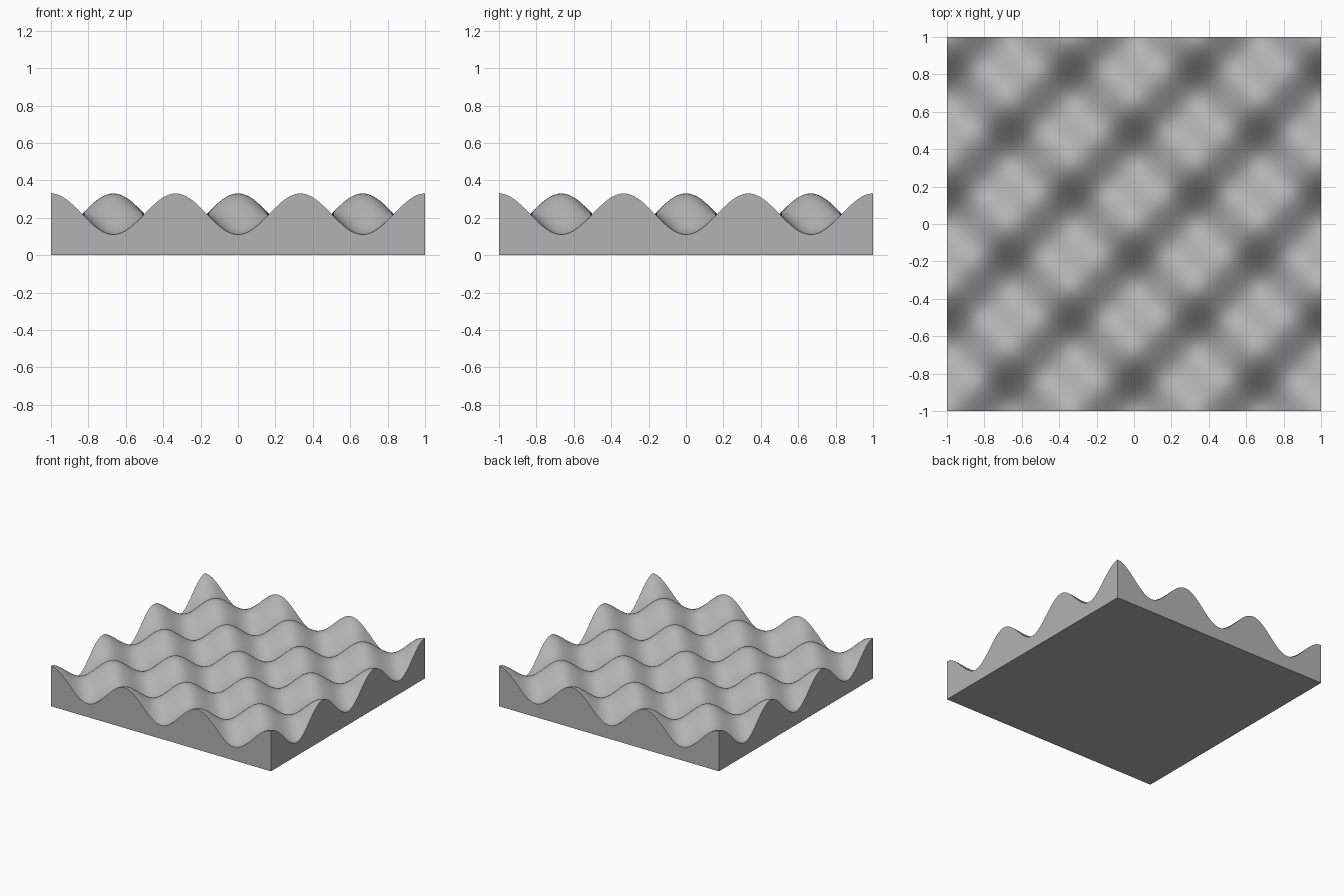
import bpy, bmesh
from math import cos, pi, radians

if "Cube" in bpy.data.objects:
    bpy.data.objects.remove(bpy.data.objects["Cube"])

N = 96            # grid divisions per side
MID, AMP = 0.22, 0.11

bm = bmesh.new()
# wavy top: product of two cosine waves, three half-waves per unit
bmesh.ops.create_grid(bm, x_segments=N, y_segments=N, size=1.0)
for v in bm.verts:
    v.co.z = MID + AMP * cos(3 * pi * v.co.x) * cos(3 * pi * v.co.y)

# straight side walls dropped from the rim, then a flat base
rim = [e for e in bm.edges if e.is_boundary]
ext = bmesh.ops.extrude_edge_only(bm, edges=rim)["geom"]
for v in (g for g in ext if isinstance(g, bmesh.types.BMVert)):
    v.co.z = 0.0
base = [e for e in bm.edges if e.is_boundary]
bmesh.ops.contextual_create(bm, geom=base)
bmesh.ops.recalc_face_normals(bm, faces=bm.faces)

mesh = bpy.data.meshes.new("wavy_block")
bm.to_mesh(mesh)
bm.free()
block = bpy.data.objects.new("wavy_block", mesh)
bpy.context.collection.objects.link(block)

# mid grey colour
grey = bpy.data.materials.new("mid_grey")
grey.diffuse_color = (0.45, 0.45, 0.45, 1)
grey.use_nodes = True
grey.node_tree.nodes["Principled BSDF"].inputs["Base Color"].default_value = grey.diffuse_color
mesh.materials.append(grey)

# smooth waves, crisp block edges
bpy.context.view_layer.objects.active = block
block.select_set(True)
bpy.ops.object.shade_smooth_by_angle(angle=radians(30))
